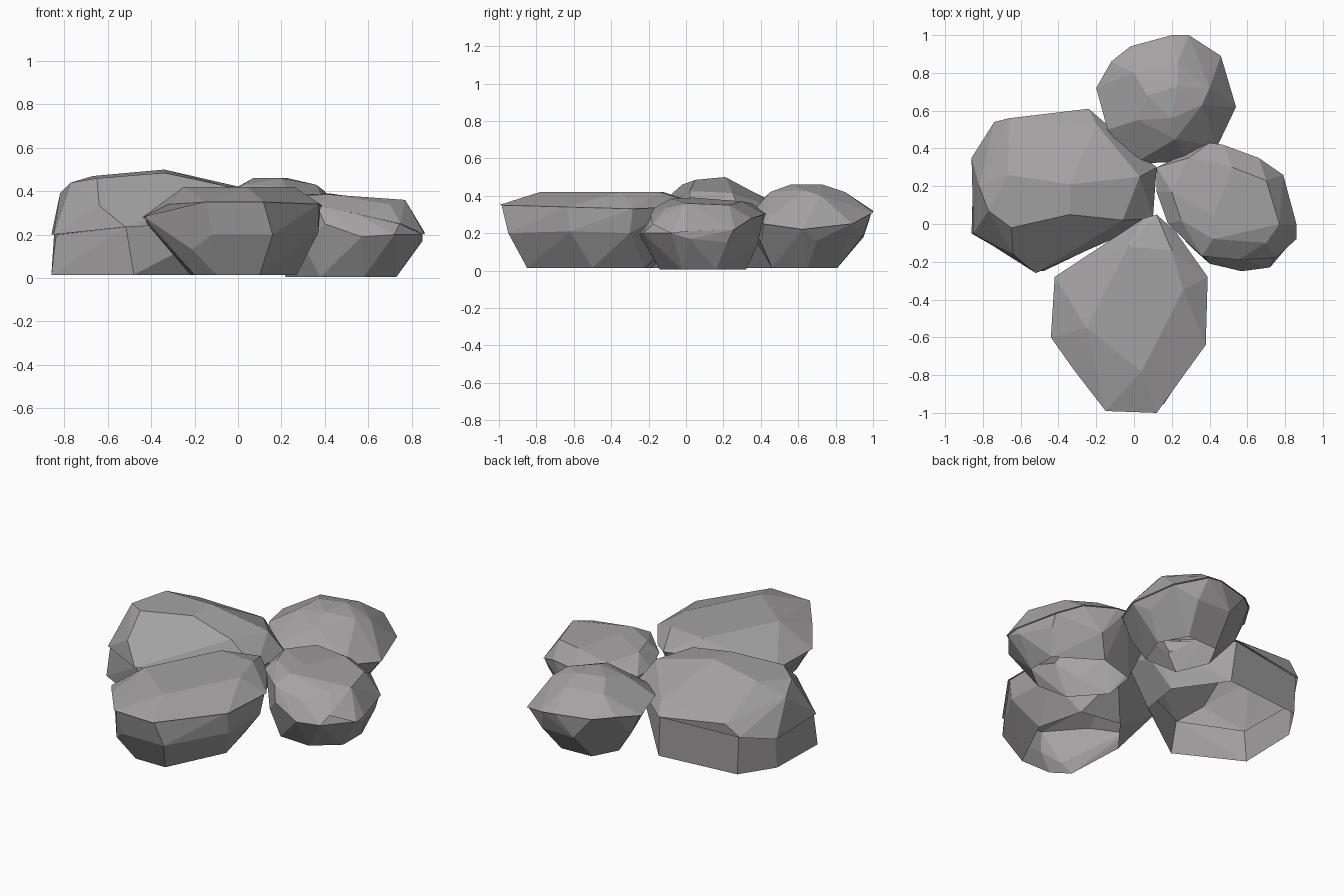
import bpy, bmesh

stone = bpy.data.materials.new("grey stone")
stone.diffuse_color = (0.37, 0.36, 0.365, 1)


def hull(bm, pts, hidden):
    """Add the faceted convex hull of the points, without its hidden faces."""
    part = bmesh.new()
    for p in pts:
        part.verts.new(p)
    bmesh.ops.convex_hull(part, input=part.verts[:])
    junk = [v for v in part.verts if not v.link_faces]
    bmesh.ops.delete(part, geom=junk, context='VERTS')
    bmesh.ops.recalc_face_normals(part, faces=part.faces[:])
    gone = [f for f in part.faces if hidden(f)]
    bmesh.ops.delete(part, geom=gone, context='FACES')
    bmesh.ops.dissolve_limit(part, angle_limit=0.12, verts=part.verts[:], edges=part.edges[:])
    me = bpy.data.meshes.new("tmp")
    part.to_mesh(me)
    part.free()
    bm.from_mesh(me)
    bpy.data.meshes.remove(me)


def rock(name, top, rim, low, base, shrink=0.975, base_z=0.015):
    """A cap (top + rim) overhanging a tapering body; a shell open underneath."""
    cx = sum(p[0] for p in rim) / len(rim)
    cy = sum(p[1] for p in rim) / len(rim)
    inner = [(cx + (x - cx) * shrink, cy + (y - cy) * shrink, z) for x, y, z in rim]

    def in_rim(v):
        return any(abs(v.co.x - x) + abs(v.co.y - y) + abs(v.co.z - z) < 1e-4
                   for x, y, z in inner)

    bm = bmesh.new()
    hull(bm, top + rim, lambda f: f.normal.z < -0.4)
    hull(bm, inner + low + [(x, y, base_z) for x, y in base],
         lambda f: f.normal.z < -0.95 or (f.normal.z > 0.3 and all(map(in_rim, f.verts))))
    me = bpy.data.meshes.new(name)
    bm.to_mesh(me)
    bm.free()
    me.materials.append(stone)
    ob = bpy.data.objects.new(name, me)
    bpy.context.collection.objects.link(ob)


# front rock: long flat top
rock("front_rock",
     top=[(-0.25, -0.55, .42), (0.04, -0.78, .42), (0.26, -0.35, .42), (0.20, -0.14, .42),
          (-0.03, -0.12, .42)],
     rim=[(-0.42, -0.28, .27), (-0.44, -0.60, .28), (-0.32, -0.77, .34), (-0.15, -0.99, .35),
          (0.12, -1.0, .35), (0.38, -0.64, .34), (0.39, -0.28, .33), (0.22, -0.04, .34),
          (0.12, 0.05, .36), (0.05, 0.03, .36)],
     low=[(-0.42, -0.55, .25), (-0.21, -0.88, .13), (-0.12, -0.95, .20), (0.16, -0.95, .20),
          (0.37, -0.62, .21), (0.36, -0.30, .20), (0.10, -0.02, .20), (-0.36, -0.25, .22)],
     base=[(-0.20, -0.78), (-0.10, -0.85), (0.10, -0.85), (0.27, -0.50), (0.2, -0.22),
           (-0.05, -0.18), (-0.22, -0.4)])

# left rock: the largest, with upright sides and a roof falling to the back
rock("left_rock",
     top=[(-0.67, 0.26, .47), (-0.34, 0.21, .50), (-0.34, 0.05, .485), (-0.06, 0.02, .425),
          (0.03, 0.25, .415), (-0.20, 0.53, .33), (-0.66, 0.56, .32), (-0.77, 0.07, .44),
          (-0.65, -0.02, .46), (-0.82, 0.20, .39), (-0.64, -0.16, .335)],
     rim=[(-0.86, 0.35, .20), (-0.74, 0.54, .25), (-0.24, 0.61, .27), (-0.15, 0.53, .28),
          (0.12, 0.30, .28), (0.10, 0.03, .28), (0.0, -0.03, .26), (-0.52, -0.26, .235),
          (-0.64, -0.16, .24), (-0.85, -0.05, .20)],
     low=[(-0.22, 0.58, .2), (0.08, 0.25, .18)],
     base=[(-0.86, -0.05), (-0.85, 0.33), (-0.72, 0.53), (-0.22, 0.58), (-0.02, 0.30),
           (-0.06, 0.05), (-0.48, -0.25), (-0.64, -0.16)])

# back rock: rounded dome on a narrow foot
rock("back_rock",
     top=[(0.07, 0.68, .46), (0.20, 0.56, .46), (0.36, 0.63, .43), (0.23, 0.73, .46),
          (0.23, 0.85, .42), (0.40, 0.72, .40), (0.0, 0.80, .42), (0.02, 0.55, .43),
          (0.22, 0.45, .42)],
     rim=[(-0.20, 0.72, .31), (-0.12, 0.86, .33), (-0.02, 0.94, .32), (0.20, 1.0, .32),
          (0.29, 1.0, .31), (0.46, 0.89, .25), (0.54, 0.62, .22), (0.44, 0.41, .25),
          (0.28, 0.33, .28), (0.0, 0.32, .29), (-0.14, 0.50, .33)],
     low=[(0.10, 0.95, .18), (0.32, 0.94, .18), (0.47, 0.70, .16), (-0.13, 0.72, .18),
          (0.05, 0.36, .18), (0.36, 0.40, .15)],
     base=[(0.08, 0.80), (0.28, 0.81), (0.37, 0.65), (0.30, 0.46), (0.08, 0.46), (0.0, 0.65)])

# right rock: broad sloping top, with a ledge along the front
rock("right_rock",
     top=[(0.29, 0.35, .36), (0.52, 0.30, .37), (0.70, 0.23, .35), (0.77, 0.0, .36),
          (0.42, 0.04, .39), (0.70, -0.10, .34), (0.42, -0.08, .385), (0.25, 0.02, .38),
          (0.20, 0.17, .38)],
     rim=[(0.12, 0.17, .30), (0.12, 0.30, .30), (0.40, 0.43, .30), (0.47, 0.42, .30),
          (0.66, 0.35, .28), (0.79, 0.26, .22), (0.86, 0.0, .21), (0.86, -0.08, .20),
          (0.75, -0.18, .25), (0.55, -0.19, .295), (0.36, -0.17, .335), (0.18, 0.0, .32)],
     low=[(0.85, 0.02, .17), (0.78, 0.22, .15), (0.55, 0.38, .13), (0.30, -0.12, .15),
          (0.57, -0.25, .19), (0.72, -0.23, .20), (0.40, -0.21, .25), (0.16, 0.18, .14)],
     base=[(0.73, 0.16), (0.73, -0.02), (0.58, -0.14), (0.38, -0.13), (0.22, 0.05),
           (0.25, 0.25), (0.48, 0.32)], base_z=0.005)
